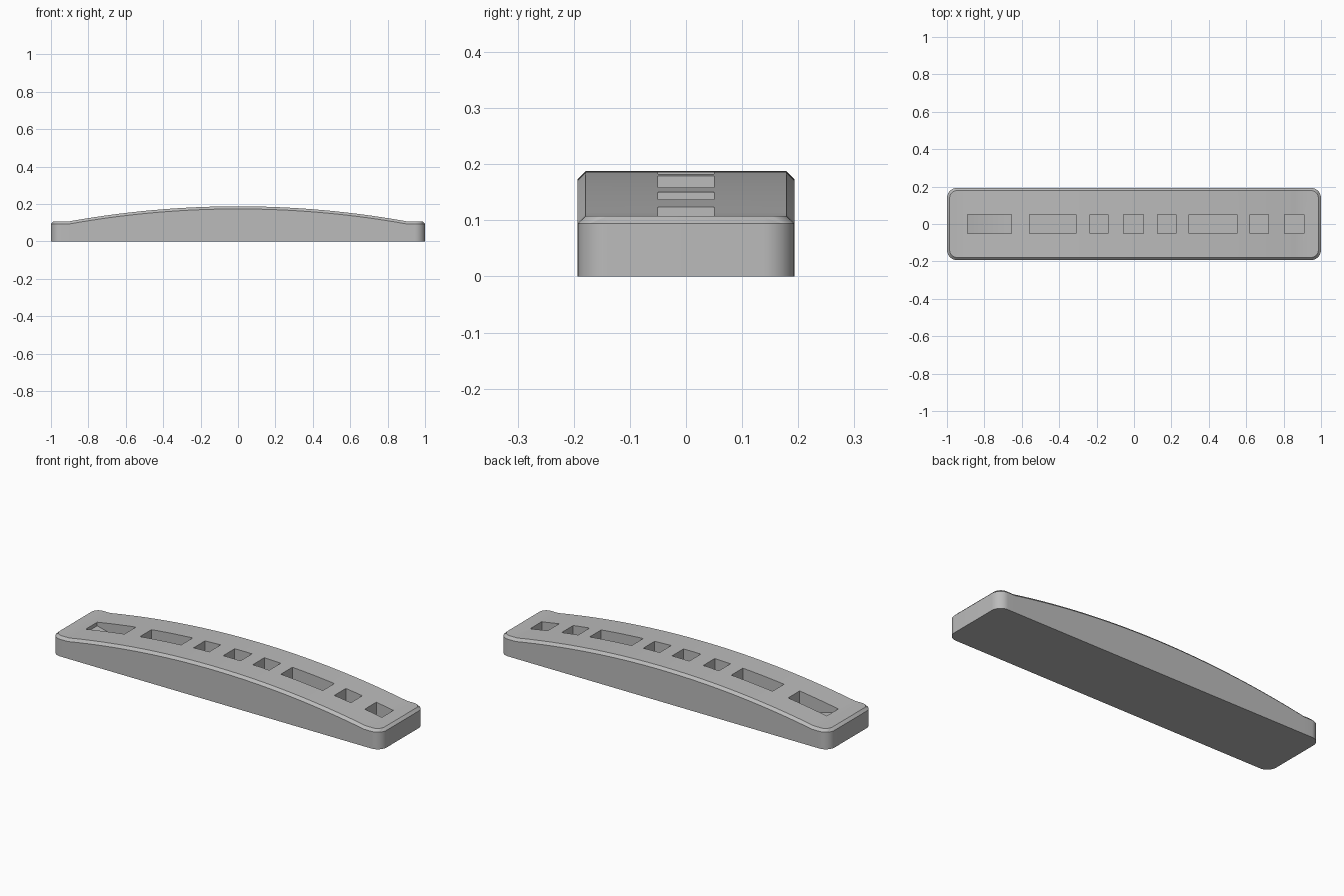
import bpy, bmesh, math

# Remove only the default cube
cube = bpy.data.objects.get("Cube")
if cube:
    bpy.data.objects.remove(cube, do_unlink=True)

HALF_W, CORNER, BEVEL = 0.193, 0.055, 0.014
ARCH_END, END_Z, ARCH_Z = 0.9, 0.108, 0.188
RISE = ARCH_Z - END_Z
RADIUS = (ARCH_END ** 2 + RISE ** 2) / (2 * RISE)

gray = bpy.data.materials.new("plain gray")
gray.use_nodes = True
gray.diffuse_color = (0.5, 0.5, 0.5, 1)
gray.node_tree.nodes["Principled BSDF"].inputs["Base Color"].default_value = (0.5, 0.5, 0.5, 1)


def arch(x):
    """Height of the crowned top before the edge bevel."""
    if abs(x) >= ARCH_END:
        return END_Z
    return ARCH_Z - RADIUS + math.sqrt(RADIUS ** 2 - x * x)


def half_width(x, radius):
    """Half width of a plan outline with rounded corners of this radius."""
    dx = max(0, abs(x) - (1 - CORNER))
    return HALF_W - CORNER + math.sqrt(max(0, radius ** 2 - dx ** 2))


def make_object(name, bm):
    bmesh.ops.recalc_face_normals(bm, faces=bm.faces)
    mesh = bpy.data.meshes.new(name)
    bm.to_mesh(mesh)
    bm.free()
    mesh.materials.append(gray)
    obj = bpy.data.objects.new(name, mesh)
    bpy.context.collection.objects.link(obj)
    return obj


# Arched body, lofted along x with bevelled upper edges
arch_steps, corner_steps = 48, 14
stations = {round(-ARCH_END + 2 * ARCH_END * i / arch_steps, 5) for i in range(arch_steps + 1)}
for side in (-1, 1):
    stations.add(side * (1 - BEVEL))
    for i in range(corner_steps + 1):
        a = math.pi / 2 * i / corner_steps
        stations.add(round(side * (1 - CORNER + CORNER * math.sin(a)), 5))

bm = bmesh.new()
rings = []
for x in sorted(stations):
    w = half_width(x, CORNER)
    wi = min(w, half_width(x, CORNER - BEVEL))
    top = arch(x) - max(0, abs(x) - (1 - BEVEL))
    wall = arch(x) - BEVEL
    section = [(-w, 0), (w, 0), (w, wall), (wi, top), (-wi, top), (-w, wall)]
    rings.append([bm.verts.new((x, y, z)) for y, z in section])
for a, b in zip(rings, rings[1:]):
    for i in range(6):
        j = (i + 1) % 6
        bm.faces.new((a[i], a[j], b[j], b[i]))
bm.faces.new(rings[0])
bm.faces.new(rings[-1])
bmesh.ops.remove_doubles(bm, verts=bm.verts, dist=0.00001)
body = make_object("arched_body", bm)

# Row of rectangular pockets; the first has a ramped floor
pockets = [(-0.89, -0.655), (-0.56, -0.31), (-0.235, -0.14), (-0.055, 0.05),
           (0.125, 0.225), (0.295, 0.55), (0.62, 0.72), (0.805, 0.91)]
bm = bmesh.new()
for n, (x0, x1) in enumerate(pockets):
    floor = arch((x0 + x1) / 2) - 0.07
    profile = [(x0, floor), (x1, floor), (x1, 0.3), (x0, 0.3)]
    if n == 0:
        profile = [(x0, 0.09), (x0 + 0.12, floor)] + profile[1:]
    face = bm.faces.new([bm.verts.new((x, -0.05, z)) for x, z in profile])
    new = bmesh.ops.extrude_face_region(bm, geom=[face])["geom"]
    bmesh.ops.translate(bm, vec=(0, 0.1, 0),
                        verts=[v for v in new if isinstance(v, bmesh.types.BMVert)])
cutter = make_object("pocket_cutter", bm)
cutter.hide_render = True

cut = body.modifiers.new("pockets", "BOOLEAN")
cut.operation, cut.solver, cut.object = "DIFFERENCE", "EXACT", cutter
bpy.ops.object.select_all(action="DESELECT")
body.select_set(True)
bpy.context.view_layer.objects.active = body
bpy.ops.object.modifier_apply(modifier=cut.name)
bpy.data.objects.remove(cutter, do_unlink=True)
bpy.ops.object.shade_smooth_by_angle(angle=math.radians(30))
